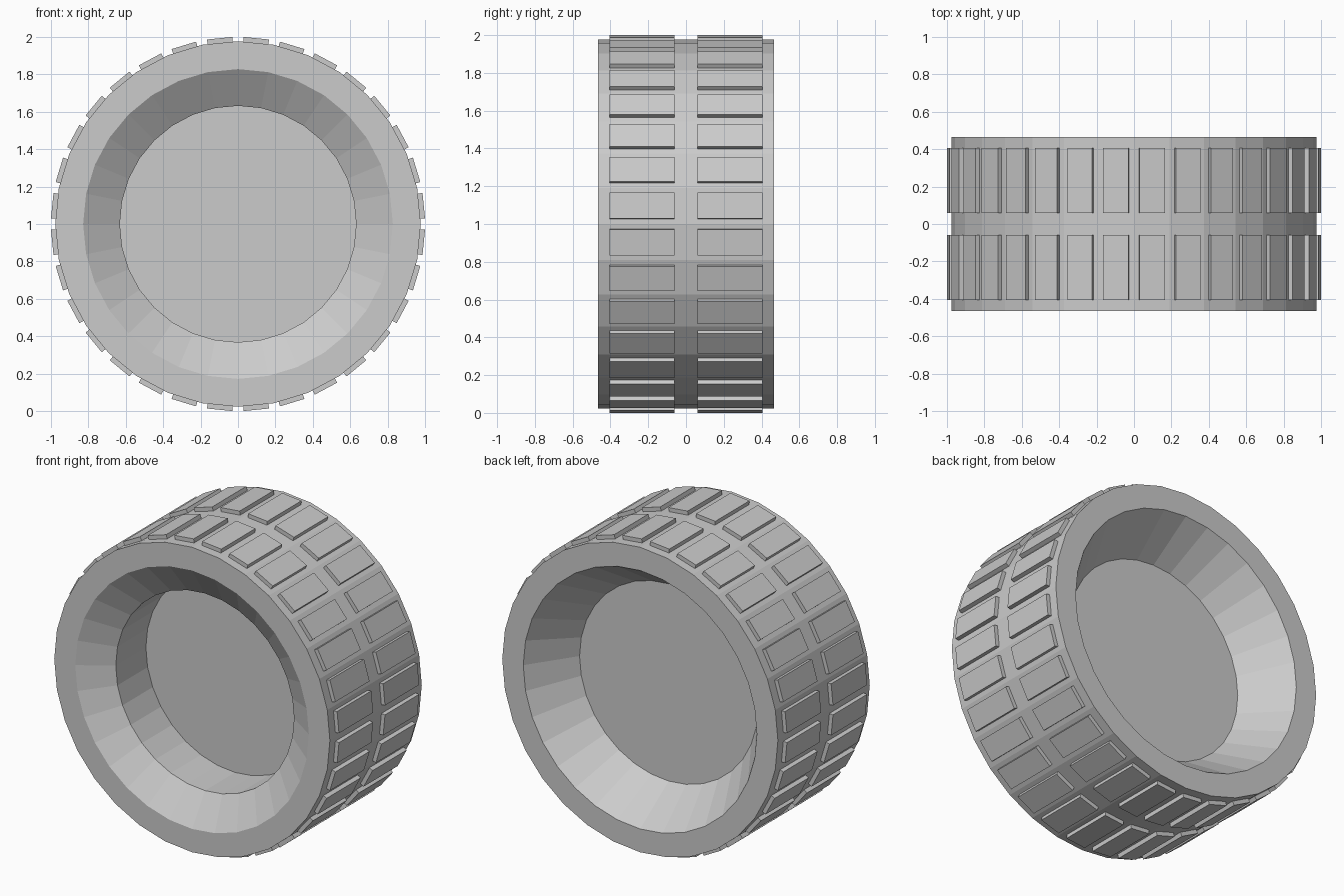
import bpy
import bmesh
import math
from mathutils import Matrix

cube = bpy.data.objects.get("Cube")
if cube:
    bpy.data.objects.remove(cube, do_unlink=True)

SIDES = 32
STEP = 2 * math.pi / SIDES
RADIUS = 0.977
APOTHEM = RADIUS * math.cos(STEP / 2)

grey = bpy.data.materials.new("plain grey")
grey.use_nodes = True
colour = (0.6, 0.6, 0.6, 1)
grey.diffuse_color = colour
grey.node_tree.nodes["Principled BSDF"].inputs["Base Color"].default_value = colour


def add_object(name, bm):
    bmesh.ops.recalc_face_normals(bm, faces=bm.faces)
    mesh = bpy.data.meshes.new(name)
    bm.to_mesh(mesh)
    bm.free()
    mesh.materials.append(grey)
    obj = bpy.data.objects.new(name, mesh)
    obj.location.z = 1
    bpy.context.collection.objects.link(obj)
    return obj


# Wheel body: rings of (radius, y) from the front hub disc round to the back one
profile = [(0.632, -0.03), (0.632, -0.335), (0.828, -0.465), (RADIUS, -0.465),
           (RADIUS, 0.465), (0.828, 0.465), (0.632, 0.175)]
bm = bmesh.new()
rings = [[bm.verts.new((r * math.sin(i * STEP), y, r * math.cos(i * STEP)))
          for i in range(SIDES)] for r, y in profile]
for a, b in zip(rings, rings[1:]):
    for i in range(SIDES):
        j = (i + 1) % SIDES
        bm.faces.new((a[i], a[j], b[j], b[i]))
bm.faces.new(rings[0])
bm.faces.new(rings[-1])
add_object("wheel_body", bm)

# Tread blocks: one centred on every facet, in a front and a back row
TOP = 0.998
BOTTOM = APOTHEM - 0.01
for name, side in (("front_tread_blocks", -1), ("back_tread_blocks", 1)):
    bm = bmesh.new()
    for i in range(SIDES):
        turn = Matrix.Rotation((i + 0.5) * STEP, 4, 'Y')
        place = Matrix.Translation((0, side * 0.233, (TOP + BOTTOM) / 2))
        size = Matrix.Diagonal((0.136, 0.346, TOP - BOTTOM, 1))
        bmesh.ops.create_cube(bm, size=1, matrix=turn @ place @ size)
    add_object(name, bm)
